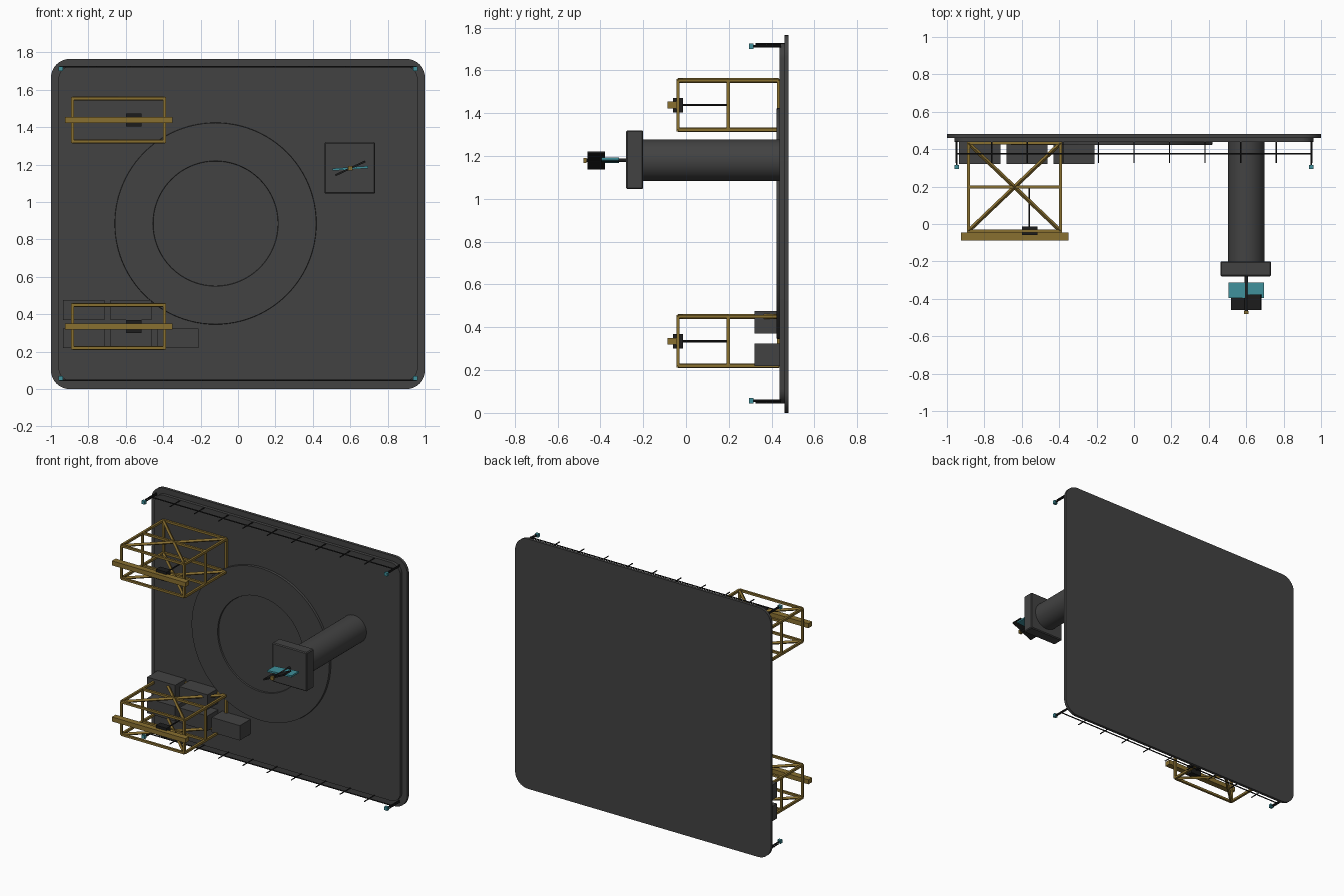
import bpy, bmesh, math
from mathutils import Vector

if "Cube" in bpy.data.objects:
    bpy.data.objects.remove(bpy.data.objects["Cube"])


def mat(name, r, g, b):
    m = bpy.data.materials.new(name)
    m.diffuse_color = (r, g, b, 1)
    m.use_nodes = True
    m.node_tree.nodes["Principled BSDF"].inputs["Base Color"].default_value = m.diffuse_color
    return m


GREY = mat("dark grey", 0.055, 0.055, 0.055)
BLACK = mat("black", 0.012, 0.012, 0.012)
GOLD = mat("dull gold", 0.25, 0.16, 0.03)
TEAL = mat("teal", 0.05, 0.28, 0.33)


def finish(name, bm, m, smooth=False):
    bmesh.ops.recalc_face_normals(bm, faces=bm.faces)
    me = bpy.data.meshes.new(name)
    bm.to_mesh(me)
    bm.free()
    me.materials.append(m)
    ob = bpy.data.objects.new(name, me)
    bpy.context.collection.objects.link(ob)
    if smooth:
        bpy.context.view_layer.objects.active = ob
        ob.select_set(True)
        bpy.ops.object.shade_smooth_by_angle(angle=math.radians(35))
        ob.select_set(False)
    return ob


def box(name, lo, hi, m, tilt=0):
    bm = bmesh.new()
    bmesh.ops.create_cube(bm, size=1)
    for v in bm.verts:
        v.co = Vector([c * (h - l) for c, l, h in zip(v.co, lo, hi)])
    ob = finish(name, bm, m)
    ob.location = [(l + h) / 2 for l, h in zip(lo, hi)]
    ob.rotation_euler.y = -tilt
    return ob


def bars(name, pairs, r, m, sides=4):
    """Straight bars between pairs of points, joined in one object."""
    bm = bmesh.new()
    for a, b in pairs:
        a, b = Vector(a), Vector(b)
        d = b - a
        new = bmesh.ops.create_cone(bm, cap_ends=True, segments=sides, radius1=r,
                                    radius2=r, depth=d.length)["verts"]
        if sides == 4:  # align flats with the axes
            bmesh.ops.rotate(bm, verts=new, matrix=Vector((1, 0, 0)).rotation_difference(
                Vector((1, 1, 0))).to_matrix())
        bmesh.ops.rotate(bm, verts=new, matrix=Vector((0, 0, 1)).rotation_difference(d).to_matrix())
        bmesh.ops.translate(bm, verts=new, vec=(a + b) / 2)
    return finish(name, bm, m, sides > 4)


def rounded_plate(name, hx, z0, z1, y0, y1, r):
    bm = bmesh.new()
    pts = []
    for cx, cz, start in ((hx - r, z1 - r, 0), (r - hx, z1 - r, 90),
                          (r - hx, z0 + r, 180), (hx - r, z0 + r, 270)):
        for i in range(9):
            a = math.radians(start + i * 11.25)
            pts.append((cx + r * math.cos(a), cz + r * math.sin(a)))
    f = bm.faces.new([bm.verts.new((x, y0, z)) for x, z in pts])
    ext = bmesh.ops.extrude_face_region(bm, geom=[f])["geom"]
    bmesh.ops.translate(bm, vec=(0, y1 - y0, 0),
                        verts=[v for v in ext if isinstance(v, bmesh.types.BMVert)])
    return finish(name, bm, GREY, True)


# main panel with raised inner plate
rounded_plate("back_panel", 1.0, 0.0, 1.765, 0.46, 0.48, 0.10)
rounded_plate("inner_panel", 0.96, 0.043, 1.727, 0.438, 0.462, 0.07)

# round ring with a shallow recess, turned from a profile (radius, y)
bm = bmesh.new()
N = 96
rings = []
for r, y in ((0.54, 0.44), (0.538, 0.422), (0.335, 0.422), (0.333, 0.432)):
    rings.append([bm.verts.new((-0.12 + r * math.cos(2 * math.pi * i / N), y,
                                0.885 + r * math.sin(2 * math.pi * i / N))) for i in range(N)])
for a, b in zip(rings, rings[1:]):
    for i in range(N):
        j = (i + 1) % N
        bm.faces.new((a[i], a[j], b[j], b[i]))
bm.faces.new(rings[-1])
bm.faces.new(rings[0])
finish("round_ring", bm, GREY, True)

# equipment boxes
for row, (z, count) in enumerate(((0.22, 3), (0.37, 2))):
    for i in range(count):
        x = -0.935 + 0.2525 * i
        box(f"equipment_box_{row}_{i}", (x, 0.32, z), (x + 0.22, 0.44, z + 0.105), GREY)

# boom with head and crossed blades
bars("boom", [((0.6, 0.45, 1.18), (0.6, -0.21, 1.18))], 0.097, GREY, 48)
head = box("boom_head", (0.462, -0.28, 1.045), (0.733, -0.2, 1.32), GREY)
bev = head.modifiers.new("bevel", 'BEVEL')
bev.width = 0.006
bars("head_rod", [((0.6, -0.27, 1.18), (0.6, -0.466, 1.18))], 0.009, BLACK, 12)
box("teal_blade", (0.505, -0.395, 1.174), (0.695, -0.313, 1.186), TEAL, math.radians(4))
box("dark_blade", (0.512, -0.46, 1.175), (0.688, -0.378, 1.185), BLACK, math.radians(25))
box("rod_tip", (0.588, -0.48, 1.168), (0.612, -0.464, 1.192), GOLD)

# two truss frames with front beams
X0, X1, Y0, YM, Y1 = -0.885, -0.393, -0.037, 0.198, 0.432
for label, zc in (("lower", 0.335), ("upper", 1.438)):
    zs = (zc - 0.115, zc + 0.115)
    pairs = []
    for z in zs:
        for x in (X0, X1):
            pairs.append(((x, Y0, z), (x, Y1, z)))
        for y in (Y0, YM, Y1):
            pairs.append(((X0, y, z), (X1, y, z)))
        pairs += [((X0, Y0, z), (X1, Y1, z)), ((X1, Y0, z), (X0, Y1, z))]
    for x in (X0, X1):
        for y in (Y0, YM, Y1):
            pairs.append(((x, y, zs[0]), (x, y, zs[1])))
    bars(label + "_truss", pairs, 0.011, GOLD)
    box(label + "_beam", (-0.925, -0.087, zc - 0.016), (-0.35, -0.045, zc + 0.016), GOLD)
    box(label + "_motor", (-0.6, -0.06, zc - 0.034), (-0.517, -0.013, zc + 0.034), BLACK)
    bars(label + "_drive_rod", [((-0.56, -0.02, zc), (-0.56, YM, zc))], 0.005, BLACK, 8)

# edge wires with short pegs, and corner lamps on rods
for label, zw, zl in (("bottom", 0.047, 0.057), ("top", 1.723, 1.713)):
    pairs = [((-0.955, 0.376, zw), (0.955, 0.376, zw))]
    pairs += [((0.19 * i, 0.325, zw), (0.19 * i, 0.445, zw)) for i in range(-5, 6)]
    bars(label + "_edge_wire", pairs, 0.004, BLACK, 6)
    for side, x in (("left", -0.948), ("right", 0.948)):
        bars(f"{label}_{side}_lamp_rod", [((x, 0.31, zl), (x, 0.445, zl))], 0.005, BLACK, 8)
        box(f"{label}_{side}_lamp", (x - 0.012, 0.295, zl - 0.012),
            (x + 0.012, 0.315, zl + 0.012), TEAL)
